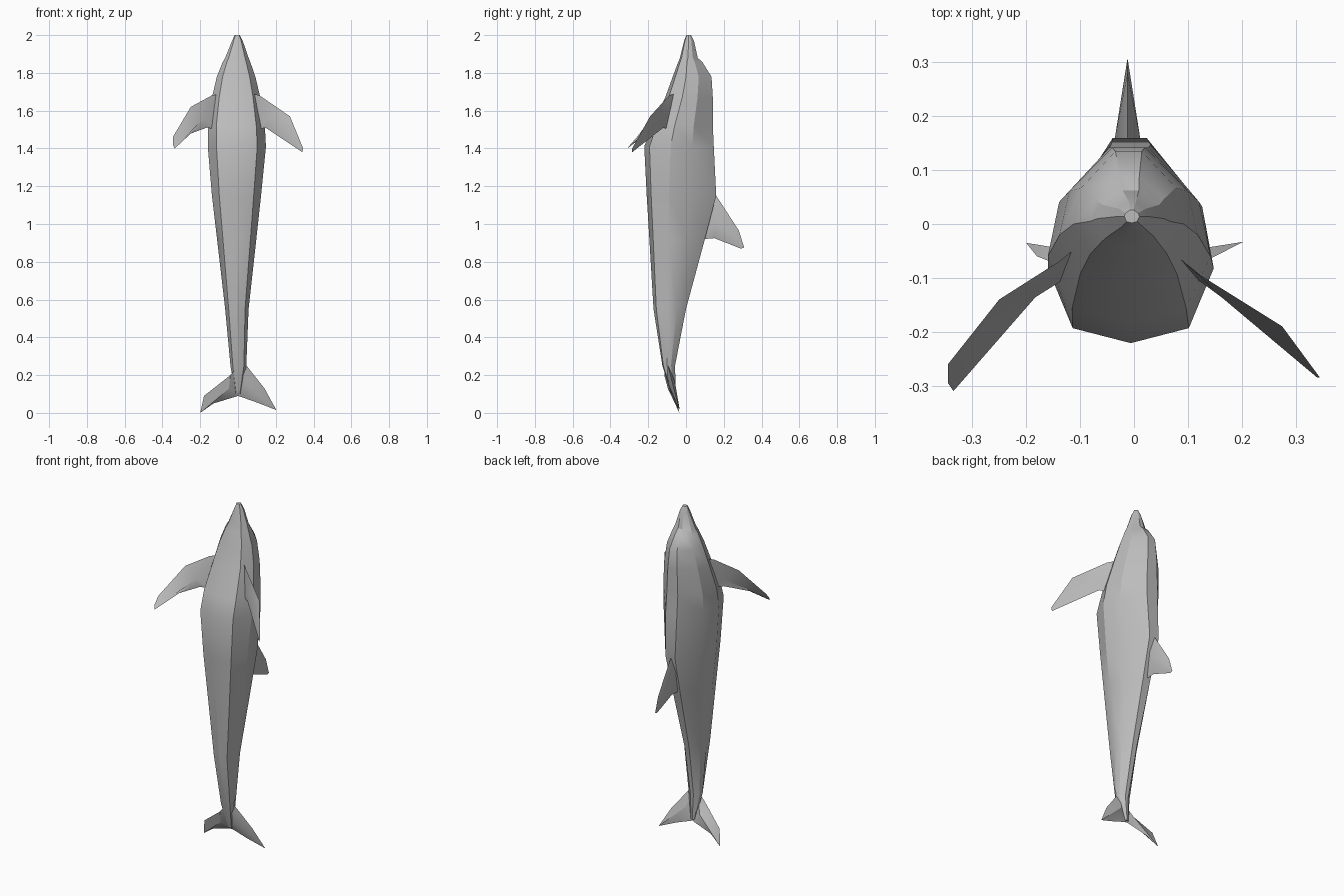
import bpy, bmesh, math
from mathutils import Vector

grey = bpy.data.materials.new("dolphin grey")
grey.diffuse_color = (0.5, 0.5, 0.5, 1)


def finish(name, bm, angle):
    bmesh.ops.recalc_face_normals(bm, faces=bm.faces)
    mesh = bpy.data.meshes.new(name)
    bm.to_mesh(mesh)
    bm.free()
    obj = bpy.data.objects.new(name, mesh)
    bpy.context.collection.objects.link(obj)
    mesh.materials.append(grey)
    bpy.ops.object.select_all(action='DESELECT')
    obj.select_set(True)
    bpy.context.view_layer.objects.active = obj
    bpy.ops.object.shade_smooth_by_angle(angle=math.radians(angle))
    return obj


def ring(z, cx, w, yf, ys, yb):
    """Nine-sided section: belly keel, widest side at ys, narrow back."""
    half = [(0.7, yf + 0.2 * (ys - yf)), (1, ys),
            (0.86, ys + 0.5 * (yb - ys)), (0.24, yb)]
    pts = [(0, yf)] + half + [(-x, y) for x, y in reversed(half)]
    return [Vector((cx + x * w, y, z)) for x, y in pts]


def blade(name, outline, thick, offset):
    """Thin fin: tapered outline with a raised middle on both sides."""
    bm = bmesh.new()
    rim = [bm.verts.new(p) for p in outline]
    n = len(outline)
    # Ridge points sit between the root and the middle of the fin
    root = (Vector(outline[0]) + Vector(outline[-1])) / 2
    mid = root.lerp(sum((Vector(p) for p in outline), Vector()) / n, 0.6)
    for s in (-1, 1):
        top = bm.verts.new(mid + Vector(offset) * s * thick)
        for i in range(n):
            bm.faces.new((rim[i], rim[(i + 1) % n], top))
    return finish(name, bm, 35)


# Body: height, centre x, half width, belly y, side y, back y
sections = [
    (2.00, -0.004, 0.014, 0.002, 0.014, 0.026),
    (1.97, -0.003, 0.028, -0.010, 0.014, 0.042),
    (1.88, -0.006, 0.062, -0.032, 0.010, 0.062),
    (1.855, -0.008, 0.074, -0.042, 0.005, 0.088),
    (1.78, -0.010, 0.102, -0.070, 0.000, 0.135),
    (1.67, -0.010, 0.128, -0.110, -0.020, 0.142),
    (1.52, -0.009, 0.151, -0.180, -0.060, 0.142),
    (1.41, -0.006, 0.154, -0.221, -0.082, 0.147),
    (1.15, -0.008, 0.130, -0.208, -0.090, 0.160),
    (0.92, -0.007, 0.104, -0.194, -0.093, 0.100),
    (0.55, -0.006, 0.062, -0.172, -0.097, 0.000),
    (0.25, 0.002, 0.042, -0.125, -0.100, -0.058),
    (0.10, 0.000, 0.014, -0.078, -0.068, -0.054),
]
bm = bmesh.new()
loops = [[bm.verts.new(p) for p in ring(*s)] for s in sections]
for a, b in zip(loops, loops[1:]):
    for i in range(9):
        j = (i + 1) % 9
        bm.faces.new((a[i], a[j], b[j], b[i]))
bm.faces.new(loops[0])
bm.faces.new(loops[-1])
finish("body", bm, 30)

# Pectoral fins, spread differently on each side
blade("right_flipper", [
    (0.08, -0.06, 1.69), (0.115, -0.09, 1.68), (0.275, -0.19, 1.57),
    (0.345, -0.285, 1.40), (0.34, -0.285, 1.38), (0.145, -0.12, 1.51),
    (0.10, -0.09, 1.50)], 0.012, (0.5, -0.8, 0.3))
blade("left_flipper", [
    (-0.09, -0.03, 1.69), (-0.14, -0.07, 1.68), (-0.25, -0.14, 1.62),
    (-0.345, -0.26, 1.46), (-0.345, -0.295, 1.42), (-0.335, -0.31, 1.40),
    (-0.275, -0.22, 1.47), (-0.165, -0.12, 1.51), (-0.11, -0.09, 1.50)],
    0.012, (0.5, 0.8, -0.3))

# Dorsal fin
blade("dorsal_fin", [
    (-0.012, 0.10, 1.18), (-0.012, 0.16, 1.15), (-0.012, 0.28, 0.965),
    (-0.012, 0.308, 0.875), (-0.012, 0.29, 0.87), (-0.012, 0.15, 0.925),
    (-0.012, 0.09, 0.92)], 0.024, (1, 0, 0))

# Tail flukes
blade("right_fluke", [
    (0.0, -0.11, 0.30), (0.045, -0.095, 0.25), (0.14, -0.065, 0.13),
    (0.203, -0.033, 0.015), (0.10, -0.055, 0.055), (0.015, -0.06, 0.085),
    (0.0, -0.065, 0.09)], 0.018, (0, 1, 0.3))
blade("left_fluke", [
    (0.0, -0.11, 0.25), (-0.04, -0.115, 0.20), (-0.18, -0.06, 0.09),
    (-0.20, -0.035, 0.0), (-0.13, -0.05, 0.05), (-0.015, -0.06, 0.085),
    (0.0, -0.065, 0.09)], 0.018, (0, 1, 0.3))
